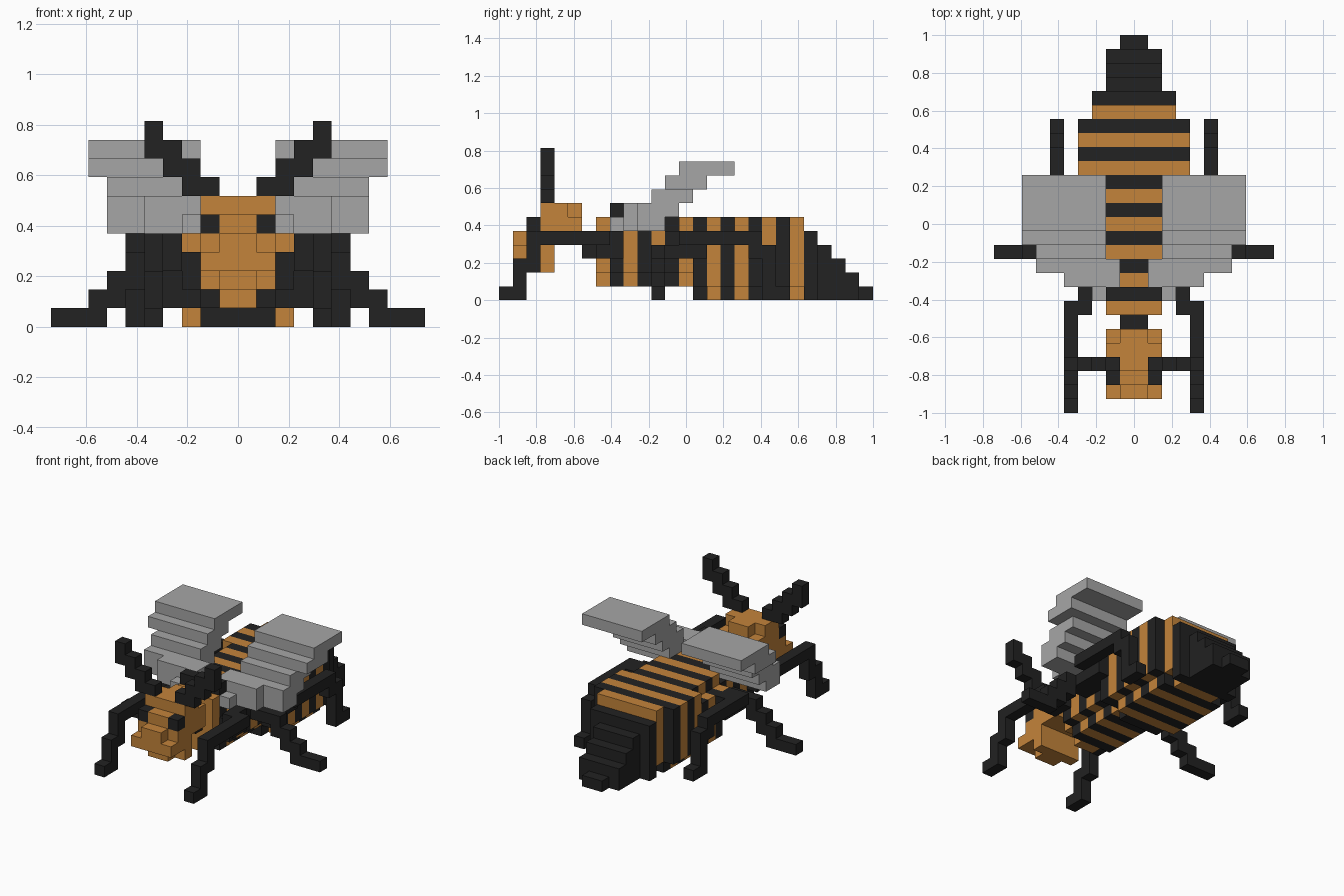
import bpy, bmesh
from mathutils import Vector

cube = bpy.data.objects.get("Cube")
if cube:
    bpy.data.objects.remove(cube, do_unlink=True)

U = 2 / 27  # one block


def material(name, rgb):
    m = bpy.data.materials.new(name)
    m.use_nodes = True
    m.diffuse_color = (*rgb, 1)
    m.node_tree.nodes["Principled BSDF"].inputs["Base Color"].default_value = (*rgb, 1)
    return m


orange = material("honey orange", (0.55, 0.23, 0.043))
black = material("charcoal black", (0.016, 0.016, 0.016))
gray = material("wing gray", (0.38, 0.38, 0.38))


def blocks(name, mat, boxes, side=0):
    """Boxes as (x0, x1, y0, y1, z0, z1) in blocks; side -1 reflects across x."""
    bm = bmesh.new()
    for x0, x1, y0, y1, z0, z1 in boxes:
        if side < 0:
            x0, x1 = -x1, -x0
        verts = bmesh.ops.create_cube(bm, size=1)["verts"]
        size = Vector((x1 - x0, y1 - y0, z1 - z0))
        mid = Vector((x0 + x1, y0 + y1 - 27, z0 + z1)) / 2
        mid.y = (y0 + y1 - 27) / 2
        for v in verts:
            v.co = Vector(a * b + c for a, b, c in zip(v.co, size, mid)) * U
    mesh = bpy.data.meshes.new(name)
    bm.to_mesh(mesh)
    bm.free()
    mesh.materials.append(mat)
    ob = bpy.data.objects.new(name, mesh)
    bpy.context.collection.objects.link(ob)
    return ob


def pair(name, mat, boxes):
    for label, side in (("left", 1), ("right", -1)):
        blocks(label + "_" + name, mat, boxes, side)


def ring(name, mat, y, layers):
    """One-block-thick body slice made of (half width, z0, z1) layers."""
    blocks(name, mat, [(-w, w, y, y + 1, z0, z1) for w, z0, z1 in layers])


# Head with stepped snout and crown
blocks("head", orange, [
    (-2, 2, 1, 2, 3, 4), (-1, 1, 1, 2, 4, 5),
    (-2, 2, 2, 3, 3, 5), (-1, 1, 2, 3, 5, 6),
    (-1, 1, 2, 3, 2, 3), (-2, 2, 3, 4, 2, 7),
    (-2, 2, 4, 5, 4, 7), (-2, 2, 5, 6, 4, 6), (-1, 1, 5, 6, 6, 7)])
blocks("neck", black, [(-1, 1, 6, 7, 3, 5)])
pair("eye", black, [(1, 2, 2, 3, 5, 6)])
pair("antenna", black, [(1 + i, 3 + i, 3, 4, 7 + i, 8 + i) for i in range(3)]
     + [(4, 5, 3, 4, 10, 11)])

# Striped thorax
for y in range(7, 14):
    mat = orange if y % 2 else black
    if y == 7:
        layers = [(1, 1, 2), (2, 2, 6)]
    elif y == 8:
        layers = [(2, 1, 7)]
    elif y == 13:
        layers = [(2, 1, 2), (3, 2, 4), (4, 4, 5), (3, 5, 6)]
    else:
        layers = [(2, 1, 2), (3, 2, 5), (2, 5, 6)]
    ring("thorax_stripe_%d" % (y - 6), mat, y, layers)

# Striped abdomen
for y in range(14, 22):
    mat = orange if y % 2 else black
    if y == 14:
        layers = [(2, 0, 1), (4, 1, 5), (3, 5, 6)]
    elif y == 21:
        layers = [(2, 0, 1), (3, 1, 5), (3, 5, 6)]
    else:
        layers = [(3, 0, 1), (4, 1, 6)] if y > 16 else [(3, 0, 1), (4, 1, 5), (3, 5, 6)]
    ring("abdomen_stripe_%d" % (y - 13), mat, y, layers)

# Tail stepping down to a point
for i, w in enumerate((3, 2, 2, 2, 1)):
    ring("tail_step_%d" % (i + 1), black, 22 + i, [(w, 0, 5 - i)])

# Wings rising backwards in steps
pair("wing", gray, [
    (2, 3, 8, 9, 5, 6),
    (2, 5, 9, 10, 5, 6), (1, 5, 9, 10, 6, 7),
    (2, 7, 10, 12, 5, 6), (1, 7, 10, 11, 6, 7), (2, 7, 11, 13, 6, 7),
    (2, 7, 11, 14, 7, 8), (2, 8, 12, 15, 8, 9), (2, 8, 13, 17, 9, 10)])

# Legs
pair("front_leg", black, [
    (4, 5, 0, 2, 0, 1), (4, 5, 1, 2, 1, 3), (4, 5, 2, 3, 2, 5),
    (4, 5, 3, 8, 4, 5), (3, 4, 7, 9, 3, 5), (2, 3, 8, 9, 2, 4)])
pair("middle_leg", black, [
    (3, 6, 11, 12, 3, 4), (5, 7, 11, 12, 2, 3),
    (6, 8, 11, 12, 1, 2), (7, 10, 11, 12, 0, 1)])
pair("back_leg", black, [
    (3, 5, 12, 14, 3, 4), (5, 6, 13, 19, 4, 5), (4, 5, 13, 15, 3, 5),
    (5, 6, 18, 19, 3, 4), (5, 6, 19, 20, 1, 4), (5, 6, 19, 21, 0, 1)])
